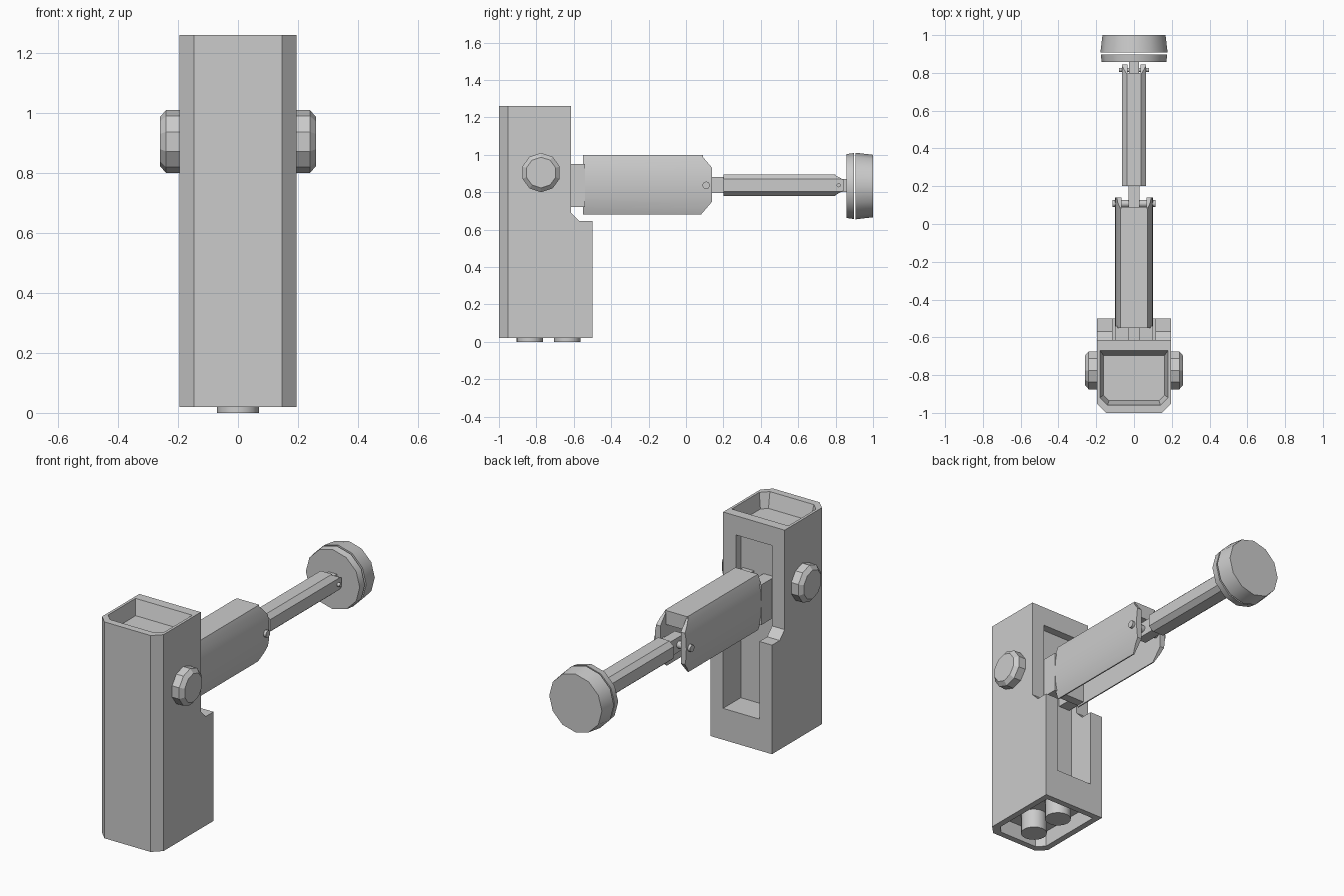
import bpy, bmesh, math

if "Cube" in bpy.data.objects:
    bpy.data.objects.remove(bpy.data.objects["Cube"])


def prism(name, axis, rings, smooth=None):
    """Loft between (position, outline) rings stacked along an axis."""
    bm = bmesh.new()
    loops = []
    for d, pts in rings:
        make = {'x': lambda a, b: (d, a, b),
                'y': lambda a, b: (a, d, b),
                'z': lambda a, b: (a, b, d)}[axis]
        loops.append([bm.verts.new(make(a, b)) for a, b in pts])
    n = len(loops[0])
    for lo, hi in zip(loops, loops[1:]):
        for i in range(n):
            j = (i + 1) % n
            bm.faces.new((lo[i], lo[j], hi[j], hi[i]))
    bm.faces.new(loops[0])
    bm.faces.new(loops[-1])
    bmesh.ops.recalc_face_normals(bm, faces=bm.faces)
    me = bpy.data.meshes.new(name)
    bm.to_mesh(me)
    bm.free()
    ob = bpy.data.objects.new(name, me)
    bpy.context.collection.objects.link(ob)
    if smooth:
        soften(ob, smooth)
    return ob


def soften(ob, deg):
    ob.data.shade_smooth()
    ob.data.set_sharp_from_angle(angle=math.radians(deg))


def rect(a0, a1, b0, b1):
    return [(a0, b0), (a1, b0), (a1, b1), (a0, b1)]


def circle(a, b, r, n):
    return [(a + r * math.sin(2 * math.pi * i / n), b + r * math.cos(2 * math.pi * i / n))
            for i in range(n)]


def box(name, x, y, z):
    return prism(name, 'z', [(z[0], rect(*x, *y)), (z[1], rect(*x, *y))])


def boolean(ob, tool, op):
    """Apply a boolean and discard the tool."""
    m = ob.modifiers.new(op, 'BOOLEAN')
    m.object, m.operation, m.solver = tool, op, 'EXACT'
    dg = bpy.context.evaluated_depsgraph_get()
    me = bpy.data.meshes.new_from_object(ob.evaluated_get(dg))
    ob.modifiers.clear()
    ob.data = me
    bpy.data.objects.remove(tool)


def mirror(ob):
    ob.modifiers.new('mirror', 'MIRROR')


def plan(w, y0, y1, c):
    """Rectangle with the two front corners cut."""
    return [(-w, y1), (-w, y0 + c), (-w + c, y0), (w - c, y0), (w, y0 + c), (w, y1)]


# Housing: side profile crossed with a chamfered plan
side = [(-1.05, .02), (-.5, .02), (-.5, .645), (-.57, .645), (-.615, .69), (-.615, 1.26), (-1.05, 1.26)]
housing = prism('housing', 'x', [(-.3, side), (.3, side)])
outer = plan(.195, -1, -.45, .048)
boolean(housing, prism('plan_tool', 'z', [(-.1, outer), (1.4, outer)]), 'INTERSECT')
# Tapered top cup, bottom recess and rear slot
boolean(housing, prism('cup_tool', 'z', [(1.175, plan(.162, -.935, -.695, .03)),
                                         (1.262, plan(.18, -.96, -.67, .04))]), 'DIFFERENCE')
under = plan(.16, -.965, -.535, .04)
boolean(housing, prism('recess_tool', 'z', [(-.01, under), (.11, under)]), 'DIFFERENCE')
boolean(housing, box('slot_tool', (-.115, .115), (-.66, -.4), (.2, 1.15)), 'DIFFERENCE')

# Contacts under the housing
for i, y in enumerate((-.835, -.635)):
    c = circle(0, y, .07, 16)
    prism('contact_%d' % i, 'z', [(0, c), (.115, c)], 40)

# Side pivot knobs
knob = prism('pivot_knob', 'x', [(.19, circle(-.775, .905, .105, 10)),
                                 (.24, circle(-.775, .905, .105, 10)),
                                 (.26, circle(-.775, .905, .082, 10))])
mirror(knob)

# Neck plates linking housing and sleeve
mirror(box('neck_plate', (.03, .1), (-.665, -.54), (.72, .95)))

# Sleeve: bulged cheeks with cut ends, roof and rear wall
end = [(-.55, .68), (.08, .68), (.14, .75), (.14, .93), (.08, 1), (-.55, 1)]
cheek = prism('sleeve_cheek', 'x', [(.065, end), (.2, end)])
bulge = [(.05, .67), (.07, .675), (.086, .72), (.097, .78), (.1, .84),
         (.097, .9), (.086, .96), (.07, 1.005), (.05, 1.01)]
boolean(cheek, prism('bulge_tool', 'y', [(-.7, bulge), (.3, bulge)]), 'INTERSECT')
soften(cheek, 30)
mirror(cheek)
box('sleeve_roof', (-.07, .07), (-.55, .09), (.92, 1))
box('sleeve_rear_wall', (-.07, .07), (-.55, -.5), (.69, .95))

# Rod: chamfered core with fork cheeks and tongues at both joints
core = [(.036, .78), (.036, .895), (-.036, .895), (-.036, .78)]
prism('rod_core', 'y', [(.2, core), (.8, core)])
tip = [(.2, .775), (.79, .78), (.845, .81), (.845, .865), (.79, .895), (.2, .895)]
fork = prism('rod_cheek', 'x', [(.035, tip), (.1, tip)])
bevel = [(.02, .77), (.035, .779), (.063, .803), (.063, .87), (.035, .896), (.02, .9)]
boolean(fork, prism('bevel_tool', 'y', [(.1, bevel), (.9, bevel)]), 'INTERSECT')
mirror(fork)
box('rod_tongue', (-.03, .03), (.06, .21), (.795, .88))
box('foot_tongue', (-.026, .026), (.79, .865), (.8, .87))

# Joint pins
for name, y, r, w in (('sleeve_pin', .108, .02, .115), ('foot_pin', .816, .011, .08)):
    c = circle(y, .837, r, 10)
    prism(name, 'x', [(-w, c), (w, c)], 40)

# Foot: collar and pad
def disc(name, *rings):
    prism(name, 'y', [(y, circle(0, .833, r, 12)) for y, r in rings], 40)

disc('foot_collar', (.858, .171), (.897, .176))
disc('foot_pad', (.907, .178), (1, .167))
